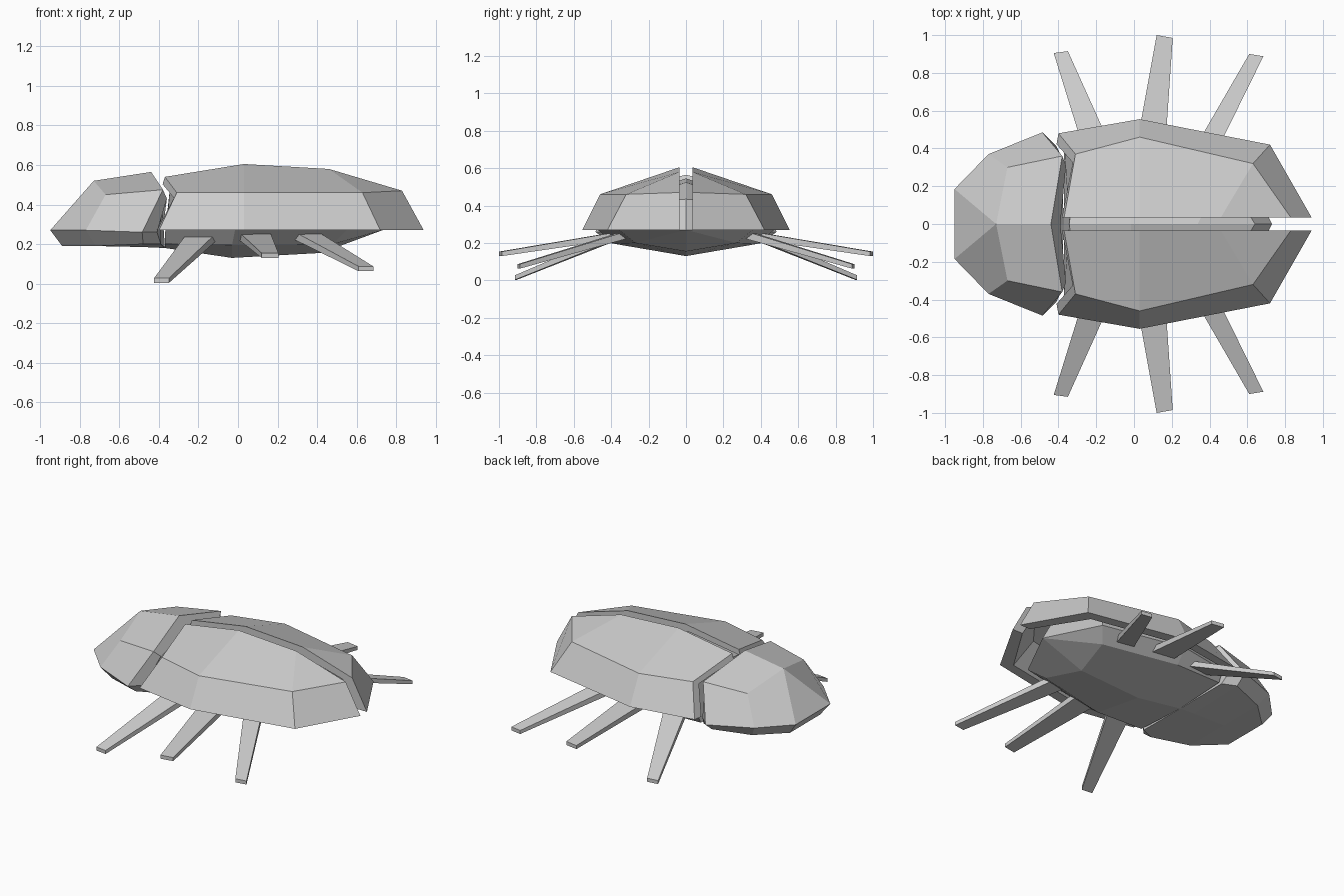
import bpy, bmesh
from mathutils import Vector

if "Cube" in bpy.data.objects:
    bpy.data.objects.remove(bpy.data.objects["Cube"])


def skin(name, columns, sides=(1,), closed=False, caps=()):
    """Skin consecutive point columns with faces; sides mirrors across y."""
    bm = bmesh.new()
    cache = {}

    def vert(p, s):
        key = (round(p[0], 4), round(p[1] * s, 4) + 0.0, round(p[2], 4))
        if key not in cache:
            cache[key] = bm.verts.new(key)
        return cache[key]

    def face(points, s):
        vs = list(dict.fromkeys(vert(p, s) for p in points))
        if len(vs) > 2 and not bm.faces.get(vs):
            bm.faces.new(vs)

    for s in sides:
        for a, b in zip(columns, columns[1:]):
            n = len(a)
            for i in range(n if closed else n - 1):
                j = (i + 1) % n
                face((a[i], a[j], b[j], b[i]), s)
        for c in caps:
            face(columns[c], s)
    bmesh.ops.recalc_face_normals(bm, faces=bm.faces)
    mesh = bpy.data.meshes.new(name)
    bm.to_mesh(mesh)
    bm.free()
    obj = bpy.data.objects.new(name, mesh)
    bpy.context.collection.objects.link(obj)
    return obj


# Wing shell stations, front to tail: rim, shoulder, ridge
R = 0.27
shell = [
    [(-0.40, 0.48, R), (-0.31, 0.37, 0.46), (-0.37, 0.035, 0.54)],
    [(0.03, 0.555, R), (0.03, 0.46, 0.46), (0.03, 0.035, 0.605)],
    [(0.72, 0.42, R), (0.63, 0.32, 0.46), (0.46, 0.035, 0.58)],
    [(0.94, 0.035, R), (0.83, 0.035, 0.47), (0.83, 0.035, 0.47)],
]


def inner(p):
    return (0.95 * p[0] - 0.03, max(0.035, 0.88 * p[1]), R + (p[2] - R) * 0.86)


# Two hollow wing shells
wing = [st + [inner(p) for p in reversed(st)] for st in shell]
for label, s in (("left", 1), ("right", -1)):
    skin(label + "_wing_shell", wing, (s,), closed=True, caps=(0, -1))


# Body under the wings: shrunken shell plus a faceted belly
def core(p):
    y = 0 if p[1] < 0.04 else 0.85 * p[1]
    return (0.82 * p[0] - 0.04, y, R + (p[2] - R) * 0.82)


belly = [
    [(-0.37, 0, 0.18), (-0.37, 0.37, 0.20)],
    [(-0.03, 0, 0.13), (-0.03, 0.38, 0.195)],
    [(0.42, 0, 0.155), (0.48, 0.27, 0.20)],
    [core(shell[3][0])] * 2,
]
skin("body", [b + [core(p) for p in st] for b, st in zip(belly, shell)],
     (1, -1), caps=(0,))

# Head, nose to neck: keel, lower edge, rim, brow, crown
head = [
    [(-0.89, 0, 0.19), (-0.89, 0, 0.19), (-0.95, 0, R), (-0.73, 0, 0.52), (-0.73, 0, 0.52)],
    [(-0.89, 0, 0.19), (-0.89, 0.16, 0.19), (-0.95, 0.185, R), (-0.73, 0, 0.52), (-0.73, 0, 0.52)],
    [(-0.72, 0, 0.19), (-0.72, 0.32, 0.19), (-0.77, 0.37, R), (-0.67, 0.30, 0.45), (-0.73, 0, 0.52)],
    [(-0.48, 0, 0.185), (-0.48, 0.41, 0.20), (-0.485, 0.485, 0.26), (-0.38, 0.36, 0.475), (-0.44, 0, 0.565)],
    [(-0.37, 0, 0.18), (-0.39, 0.37, 0.20), (-0.41, 0.41, 0.26), (-0.36, 0.31, 0.43), (-0.39, 0, 0.49)],
]
skin("head", head, (1, -1), caps=(-1,))


# Tapered flat legs: base pair and tip pair (x, y), then base and tip heights
def leg(name, base, tip, zb, zt, side):
    cols = []
    for (a, b), z, t in ((base, zb, 0.02), (tip, zt, 0.012)):
        cols.append([(*a, z - t), (*b, z - t), (*b, z + t), (*a, z + t)])
    skin(name, cols, (side,), closed=True, caps=(0, -1))


legs = {
    "front": (((-0.25, 0.34), (-0.10, 0.36)), ((-0.425, 0.905), (-0.35, 0.915)), 0.245, 0.015),
    "middle": (((0.00, 0.34), (0.16, 0.33)), ((0.12, 1.0), (0.205, 0.985)), 0.245, 0.142),
    "rear": (((0.28, 0.33), (0.40, 0.31)), ((0.61, 0.90), (0.685, 0.888)), 0.245, 0.075),
}
for part, data in legs.items():
    for label, s in (("left", 1), ("right", -1)):
        leg(f"{label}_{part}_leg", *data, s)
